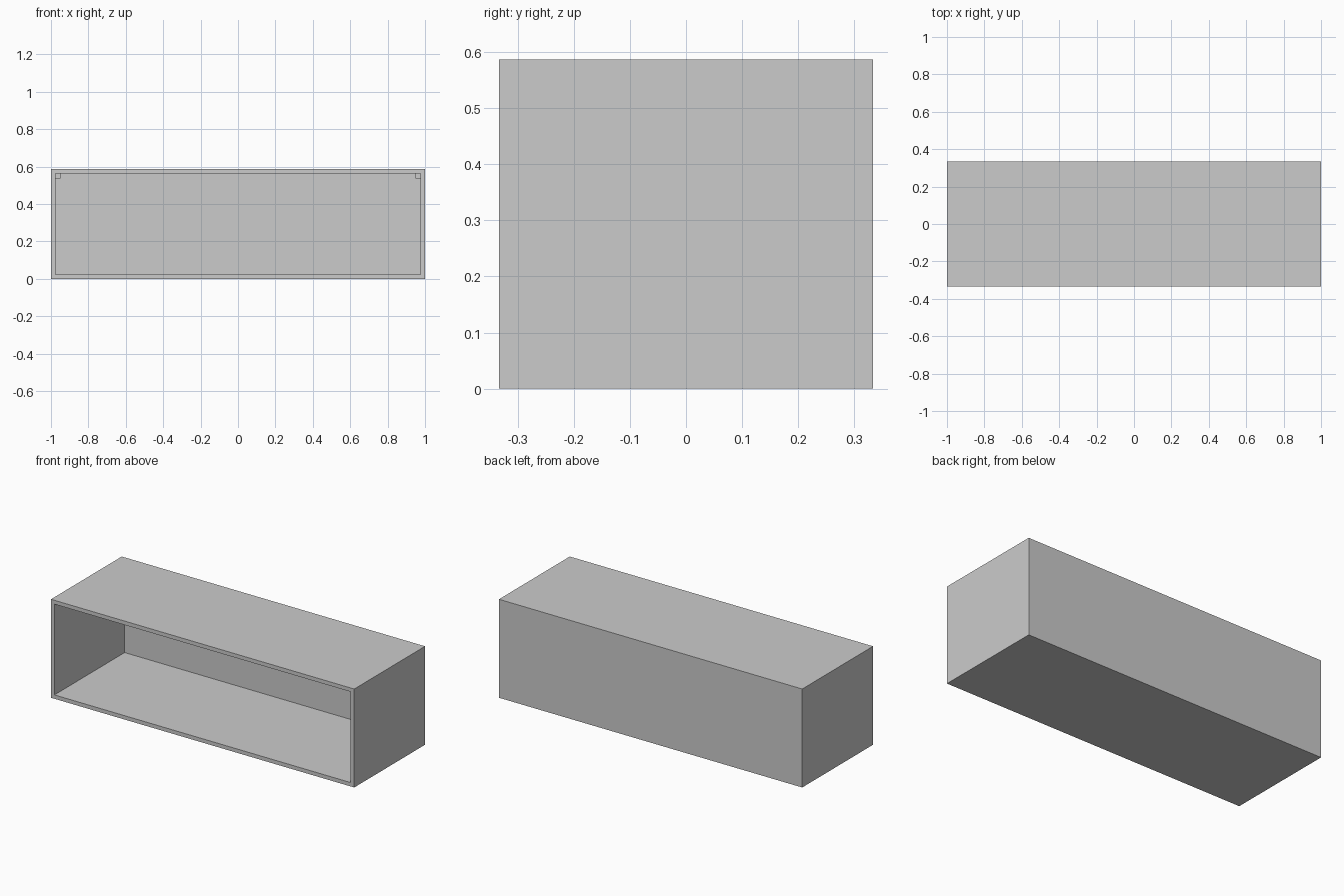
import bpy, bmesh
from mathutils import Matrix, Vector

if "Cube" in bpy.data.objects:
    bpy.data.objects.remove(bpy.data.objects["Cube"])

W, D, H = 2.0, 0.667, 0.587      # outer size
WALL, BACK = 0.023, 0.006        # panel thicknesses
BLOCK = 0.028                    # hanging block size


def box(bm, center, size):
    mat = Matrix.Translation(center) @ Matrix.Diagonal((*size, 1))
    return bmesh.ops.create_cube(bm, size=1, matrix=mat)


def make_object(name, bm):
    bmesh.ops.recalc_face_normals(bm, faces=bm.faces)
    mesh = bpy.data.meshes.new(name)
    bm.to_mesh(mesh)
    bm.free()
    obj = bpy.data.objects.new(name, mesh)
    bpy.context.collection.objects.link(obj)
    return obj


# Cabinet shell: solid box, front face inset and pushed back to the thin back panel
bm = bmesh.new()
box(bm, (0, 0, H / 2), (W, D, H))
bm.normal_update()
front = next(f for f in bm.faces if f.normal.y < -0.9)
bmesh.ops.inset_region(bm, faces=[front], thickness=WALL, use_even_offset=True)
inner = bmesh.ops.extrude_discrete_faces(bm, faces=[front])["faces"][0]
bmesh.ops.translate(bm, verts=inner.verts, vec=Vector((0, D - BACK, 0)))
make_object("cabinet_shell", bm)

# Small hanging blocks in the upper back corners
for side, label in ((-1, "left"), (1, "right")):
    bm = bmesh.new()
    box(bm, (side * (W / 2 - WALL - BLOCK / 2), D / 2 - BACK - BLOCK / 2,
             H - WALL - BLOCK / 2), (BLOCK, BLOCK, BLOCK))
    make_object(label + "_hanging_block", bm)
